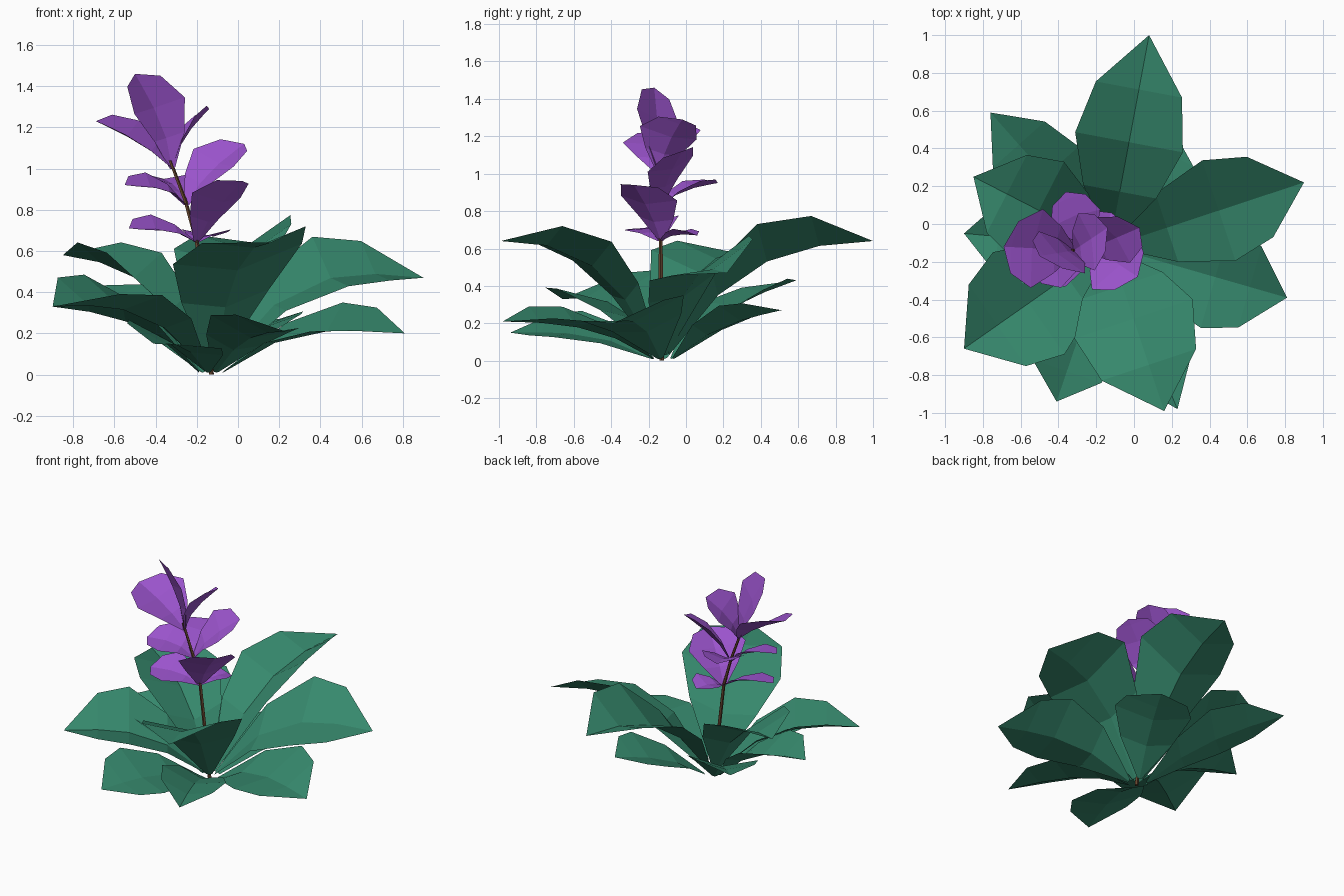
import bpy, bmesh, math
from mathutils import Vector

if "Cube" in bpy.data.objects:
    bpy.data.objects.remove(bpy.data.objects["Cube"])


def material(name, rgb):
    m = bpy.data.materials.new(name)
    m.diffuse_color = (*rgb, 1)
    m.use_nodes = True
    m.node_tree.nodes["Principled BSDF"].inputs["Base Color"].default_value = m.diffuse_color
    return m


GREEN = material("leaf green", (0.037, 0.248, 0.152))
PURPLE = material("petal purple", (0.335, 0.09, 0.62))
BROWN = material("stem brown", (0.13, 0.06, 0.028))
UP = Vector((0, 0, 1))


def leaf_shape(widest):
    return [(0.0, 0.06), (widest * 0.5, 0.68), (widest, 1.0),
            (widest * 0.45 + 0.52, 0.8)]


PETAL_SHAPE = [(0.0, 0.1), (0.3, 0.6), (0.62, 1.0), (0.9, 0.66)]


def blade(name, base, tip, half, arch, fold, roll, shape, mat, upright):
    """Faceted blade folded into a shallow V along its midrib.
    arch lifts the middle, fold lifts both edges, roll lifts the left edge."""
    base, tip = Vector(base), Vector(tip)
    chord = tip - base
    side = UP.cross(chord).normalized()
    normal = UP if upright else chord.normalized().cross(side)
    bm = bmesh.new()
    rows = []
    for s, w in shape:
        mid = base + chord * s + normal * (arch * math.sin(math.pi * s ** 0.82))
        rows.append([bm.verts.new(mid + side * (half * w * k)
                                  + normal * (w * (fold * abs(k) + roll * k)))
                     for k in (-1, 0, 1)])
    for a, b in zip(rows, rows[1:]):
        for i in (0, 1):
            bm.faces.new((a[i], b[i], b[i + 1], a[i + 1]))
    end = bm.verts.new(tip)
    a = rows[-1]
    for i in (0, 1):
        bm.faces.new((a[i], end, a[i + 1]))
    bm.normal_update()
    if sum(f.normal.dot(normal) for f in bm.faces) < 0:
        bmesh.ops.reverse_faces(bm, faces=bm.faces)
    me = bpy.data.meshes.new(name)
    bm.to_mesh(me)
    bm.free()
    me.materials.append(mat)
    bpy.context.collection.objects.link(bpy.data.objects.new(name, me))


def root(tip, radius, z):
    """Point close to the crown, in the direction of a leaf tip."""
    d = Vector((tip[0] + 0.13, tip[1] + 0.12, 0)).normalized() * radius
    return (-0.13 + d.x, -0.12 + d.y, z)


# large upper leaves: widest station, tip, half width, arch, fold, roll
upper = [
    (0.48, (0.08, 1.00, 0.64), 0.29, 0.21, 0.14, -0.06),
    (0.55, (0.90, 0.22, 0.47), 0.28, 0.21, 0.08, 0.12),
    (0.42, (0.16, -0.99, 0.64), 0.33, 0.22, 0.08, 0.05),
    (0.54, (-0.90, -0.66, 0.33), 0.33, 0.13, 0.12, -0.05),
    (0.50, (-0.85, 0.25, 0.58), 0.29, 0.17, 0.12, 0.0),
]
for i, (widest, tip, *size) in enumerate(upper):
    blade(f"upper_leaf_{i + 1}", root(tip, 0.03, 0.03), tip, *size,
          leaf_shape(widest), GREEN, True)

# smaller lower leaves
lower = [
    (0.62, (0.20, 0.51, 0.27), 0.25, 0.05, 0.06, -0.02),
    (0.57, (0.81, -0.39, 0.20), 0.28, 0.10, 0.07, 0.07),
    (0.50, (0.23, -0.98, 0.21), 0.21, 0.07, 0.07, -0.04),
    (0.60, (-0.41, -0.94, 0.15), 0.24, 0.06, 0.05, -0.07),
    (0.50, (-0.90, -0.05, 0.33), 0.24, 0.09, 0.10, 0.0),
    (0.50, (-0.76, 0.59, 0.43), 0.23, 0.07, 0.06, -0.03),
]
for i, (widest, tip, *size) in enumerate(lower):
    blade(f"lower_leaf_{i + 1}", root(tip, 0.06, 0.01), tip, *size,
          leaf_shape(widest), GREEN, True)

# leaning flower stem, a thin tapered tube
path = [(-0.13, -0.13, 0.0), (-0.165, -0.135, 0.35), (-0.20, -0.135, 0.64),
        (-0.255, -0.14, 0.84), (-0.33, -0.14, 1.04)]
bm = bmesh.new()
rings = []
for i, p in enumerate(path):
    r = 0.013 - 0.001 * i
    rings.append([bm.verts.new(Vector(p) + Vector(
        (r * math.cos(a * math.tau / 5), r * math.sin(a * math.tau / 5), 0)))
        for a in range(5)])
for a, b in zip(rings, rings[1:]):
    for k in range(5):
        n = (k + 1) % 5
        bm.faces.new((a[k], a[n], b[n], b[k]))
bm.faces.new(rings[-1])
bm.faces.new(rings[0][::-1])
me = bpy.data.meshes.new("flower_stem")
bm.to_mesh(me)
bm.free()
me.materials.append(BROWN)
bpy.context.collection.objects.link(bpy.data.objects.new("flower_stem", me))

# three tiers of petals: tip, half width, arch, fold, roll
tiers = [
    ("top", (-0.32, -0.14, 1.00), [
        ((-0.50, -0.17, 1.46), 0.13, 0.03, 0.03, 0.11),
        ((-0.69, -0.12, 1.23), 0.21, 0.02, 0.05, -0.04),
        ((-0.14, -0.02, 1.29), 0.15, 0.03, 0.04, -0.06)]),
    ("middle", (-0.25, -0.14, 0.82), [
        ((0.03, -0.02, 1.12), 0.15, 0.03, 0.04, 0.06),
        ((-0.55, -0.23, 0.92), 0.15, 0.04, 0.03, -0.04),
        ((-0.36, 0.17, 0.95), 0.14, 0.03, 0.04, 0.0)]),
    ("bottom", (-0.20, -0.135, 0.64), [
        ((0.02, -0.28, 0.94), 0.19, 0.02, 0.05, -0.02),
        ((-0.53, -0.22, 0.71), 0.15, 0.03, 0.03, -0.04),
        ((-0.12, 0.06, 0.67), 0.13, 0.02, 0.03, 0.0)]),
]
for tier, base, petals in tiers:
    for i, (tip, *size) in enumerate(petals):
        blade(f"{tier}_petal_{i + 1}", base, tip, *size,
              PETAL_SHAPE, PURPLE, False)
